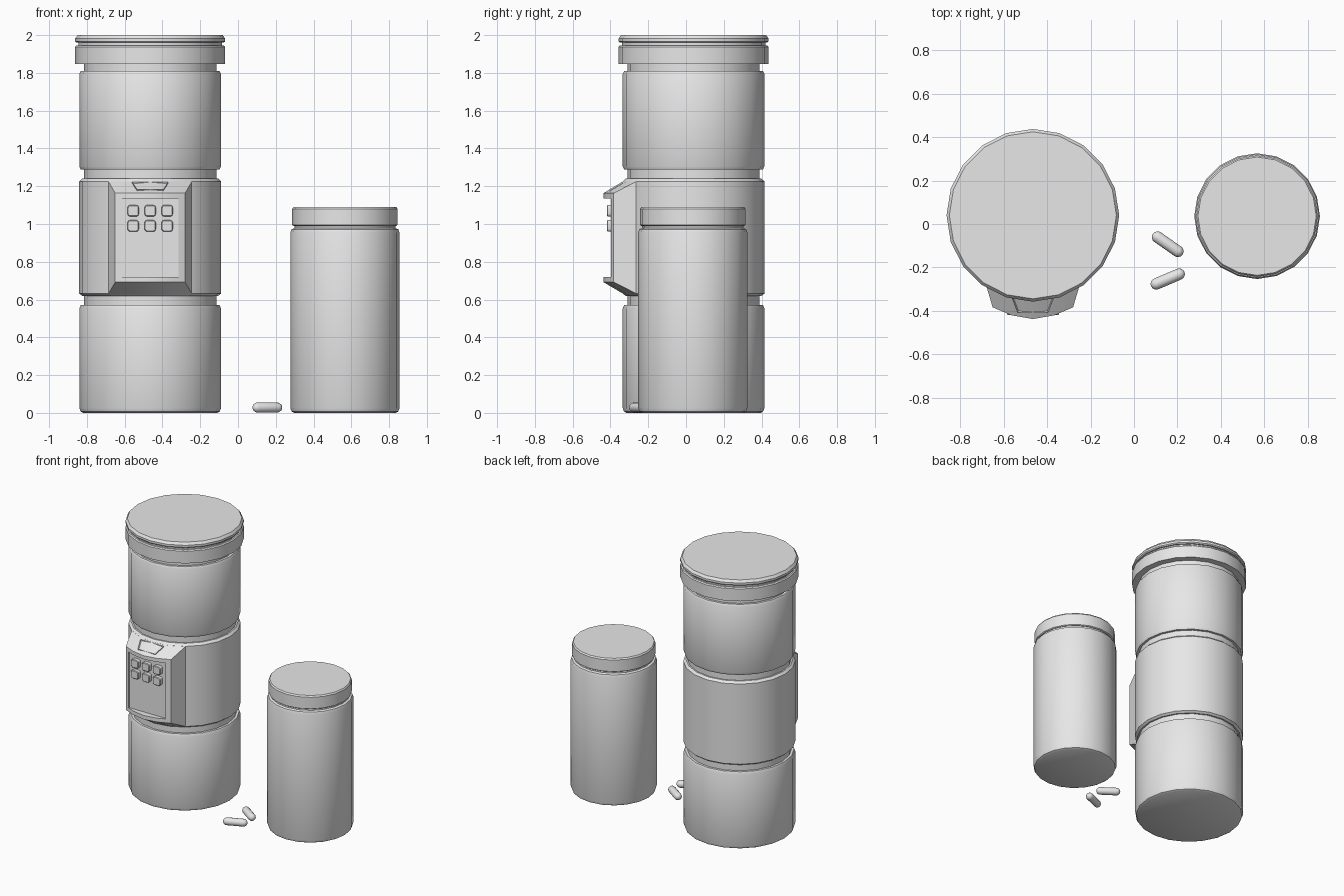
import bpy, bmesh
from math import sin, cos, pi, radians
from mathutils import Matrix, Vector

cube = bpy.data.objects.get("Cube")
if cube:
    bpy.data.objects.remove(cube, do_unlink=True)

grey = bpy.data.materials.new("plain_grey")
grey.use_nodes = True
grey.diffuse_color = (0.8, 0.8, 0.8, 1)
grey.node_tree.nodes["Principled BSDF"].inputs["Base Color"].default_value = (0.8, 0.8, 0.8, 1)

TALL = Vector((-0.465, 0.04, 0))
SMALL = Vector((0.566, 0.036, 0))


def soften(bm):
    """Smooth faces, keeping edges over 30 degrees sharp."""
    bmesh.ops.recalc_face_normals(bm, faces=bm.faces)
    for f in bm.faces:
        f.smooth = True
    for e in bm.edges:
        e.smooth = e.calc_face_angle(pi) < radians(30)


def finish(bm, name, loc=(0, 0, 0), angle=0):
    soften(bm)
    mesh = bpy.data.meshes.new(name)
    bm.to_mesh(mesh)
    bm.free()
    mesh.materials.append(grey)
    ob = bpy.data.objects.new(name, mesh)
    ob.location = loc
    ob.rotation_euler.z = angle
    bpy.context.collection.objects.link(ob)
    return ob


def lathe(name, profile, loc, sides=20):
    """Turn a (radius, height) profile round z and cap both ends."""
    bm = bmesh.new()
    rings = [[bm.verts.new((r * cos(2 * pi * i / sides), r * sin(2 * pi * i / sides), z))
              for i in range(sides)] for r, z in profile]
    for a, b in zip(rings, rings[1:]):
        for i in range(sides):
            j = (i + 1) % sides
            bm.faces.new((a[i], a[j], b[j], b[i]))
    bm.faces.new(rings[0])
    bm.faces.new(rings[-1])
    return finish(bm, name, loc)


def box(name, size, centre, bevel=0):
    bm = bmesh.new()
    bmesh.ops.create_cube(bm, size=1, matrix=Matrix.Diagonal((*size, 1)))
    if bevel:
        # round the upright corners, then the front rim
        along = [e for e in bm.edges if abs(e.verts[0].co.y - e.verts[1].co.y) > 0.001]
        bmesh.ops.bevel(bm, geom=along, offset=bevel, segments=3, affect='EDGES', profile=0.5)
        front = [f for f in bm.faces if f.calc_center_median().y < -size[1] * 0.49]
        bmesh.ops.inset_region(bm, faces=front, thickness=0.004, depth=0.004)
    return finish(bm, name, centre)


# Tall canister: three stacked drums, narrow core, stepped lid
lathe("lower_drum", [(0.355, 0), (0.368, 0.007), (0.375, 0.025), (0.375, 0.553),
                     (0.367, 0.572), (0.34, 0.572)], TALL)
lathe("core", [(0.35, 0.5), (0.35, 1.86)], TALL)
lathe("middle_drum", [(0.36, 0.62), (0.376, 0.632), (0.376, 1.225), (0.36, 1.24)], TALL)
lathe("upper_drum", [(0.34, 1.288), (0.367, 1.288), (0.375, 1.305), (0.375, 1.795),
                     (0.367, 1.81), (0.34, 1.81)], TALL)
lathe("tall_lid", [(0.37, 1.848), (0.397, 1.848), (0.397, 1.938), (0.39, 1.945),
                   (0.38, 1.945), (0.38, 1.96), (0.39, 1.96), (0.397, 1.967),
                   (0.397, 1.982), (0.384, 2.0)], TALL)

# Control panel: wedge growing out of five columns of the middle drum
bm = bmesh.new()
front_half = [(0, -0.477), (0.098, -0.46), (0.185, -0.423)]
columns = []
for k in range(-2, 3):
    a = k * pi / 10
    bx, by = 0.375 * sin(a), -0.375 * cos(a)
    fx, fy = front_half[abs(k)]
    fx = fx if k > 0 else -fx
    columns.append([bm.verts.new(p) for p in (
        (bx, by, 0.632), (fx, fy, 0.692), (fx, fy, 1.163), (bx, by, 1.225))])
for a, b in zip(columns, columns[1:]):
    for i in range(4):
        j = (i + 1) % 4
        bm.faces.new((a[i], b[i], b[j], a[j]))
bm.faces.new(columns[0])
bm.faces.new(columns[-1])
panel = finish(bm, "control_panel", TALL)

# Flat recess in the panel front
cutter = box("recess_cutter", (0.302, 0.21, 0.415), (TALL.x, -0.495, 0.928))
cutter.hide_render = True
mod = panel.modifiers.new("recess", 'BOOLEAN')
mod.operation = 'DIFFERENCE'
mod.solver = 'EXACT'
mod.object = cutter
bpy.context.view_layer.update()
cut = bpy.data.meshes.new_from_object(panel.evaluated_get(bpy.context.evaluated_depsgraph_get()))
panel.modifiers.clear()
panel.data = cut
bpy.data.objects.remove(cutter, do_unlink=True)
bm = bmesh.new()
bm.from_mesh(cut)
soften(bm)
bm.to_mesh(cut)
bm.free()

# Buttons: two rows of three
for row, z in enumerate((1.07, 0.99)):
    for col in (-1, 0, 1):
        box(f"button_{row + 1}_{col + 2}", (0.06, 0.03, 0.06),
            (TALL.x + col * 0.09, -0.4, z), bevel=0.014)

# Tray on the sloping top of the panel
bm = bmesh.new()
outer = [Vector(p) for p in ((-0.095, -0.38, 1.222), (-0.07, -0.447, 1.182),
                             (0.07, -0.447, 1.182), (0.095, -0.38, 1.222))]
sink = Vector((0, 0.015, -0.03))
top = [bm.verts.new(p) for p in outer]
low = [bm.verts.new(p + sink) for p in outer]
tray_top = bm.faces.new(top)
bm.faces.new(low[::-1])
for i in range(4):
    j = (i + 1) % 4
    bm.faces.new((top[j], top[i], low[i], low[j]))
bmesh.ops.recalc_face_normals(bm, faces=bm.faces)
bmesh.ops.inset_region(bm, faces=[tray_top], thickness=0.012)
bmesh.ops.translate(bm, verts=tray_top.verts, vec=sink * 0.4)
finish(bm, "tray", TALL)

# Small canister
lathe("small_body", [(0.268, 0), (0.282, 0.007), (0.289, 0.025), (0.289, 0.955),
                     (0.283, 0.972), (0.268, 0.978)], SMALL)
lathe("small_neck", [(0.268, 0.95), (0.268, 1.0)], SMALL)
lathe("small_lid", [(0.272, 0.99), (0.279, 0.995), (0.279, 1.08), (0.272, 1.09)], SMALL)

# Capsules on the ground
for n, (y, angle) in enumerate(((-0.093, -35), (-0.253, 23))):
    bm = bmesh.new()
    bmesh.ops.create_uvsphere(bm, u_segments=12, v_segments=8, radius=0.0265,
                              matrix=Matrix.Rotation(pi / 2, 4, 'Y'))
    # slide each half outwards, splitting the middle ring into a straight barrel
    right = [f for f in bm.faces if f.calc_center_median().x > 0]
    bmesh.ops.split(bm, geom=right)
    for v in bm.verts:
        v.co.x += 0.054 if any(f.calc_center_median().x > 0 for f in v.link_faces) else 0
    rims = [e for e in bm.edges if e.is_boundary]
    bmesh.ops.bridge_loops(bm, edges=rims)
    bmesh.ops.translate(bm, verts=bm.verts, vec=(-0.027, 0, 0))
    half = 0.03
    for v in bm.verts:
        v.co.x += half if v.co.x > 0 else -half
    finish(bm, f"capsule_{n + 1}", (0.155, y, 0.0285), radians(angle))
